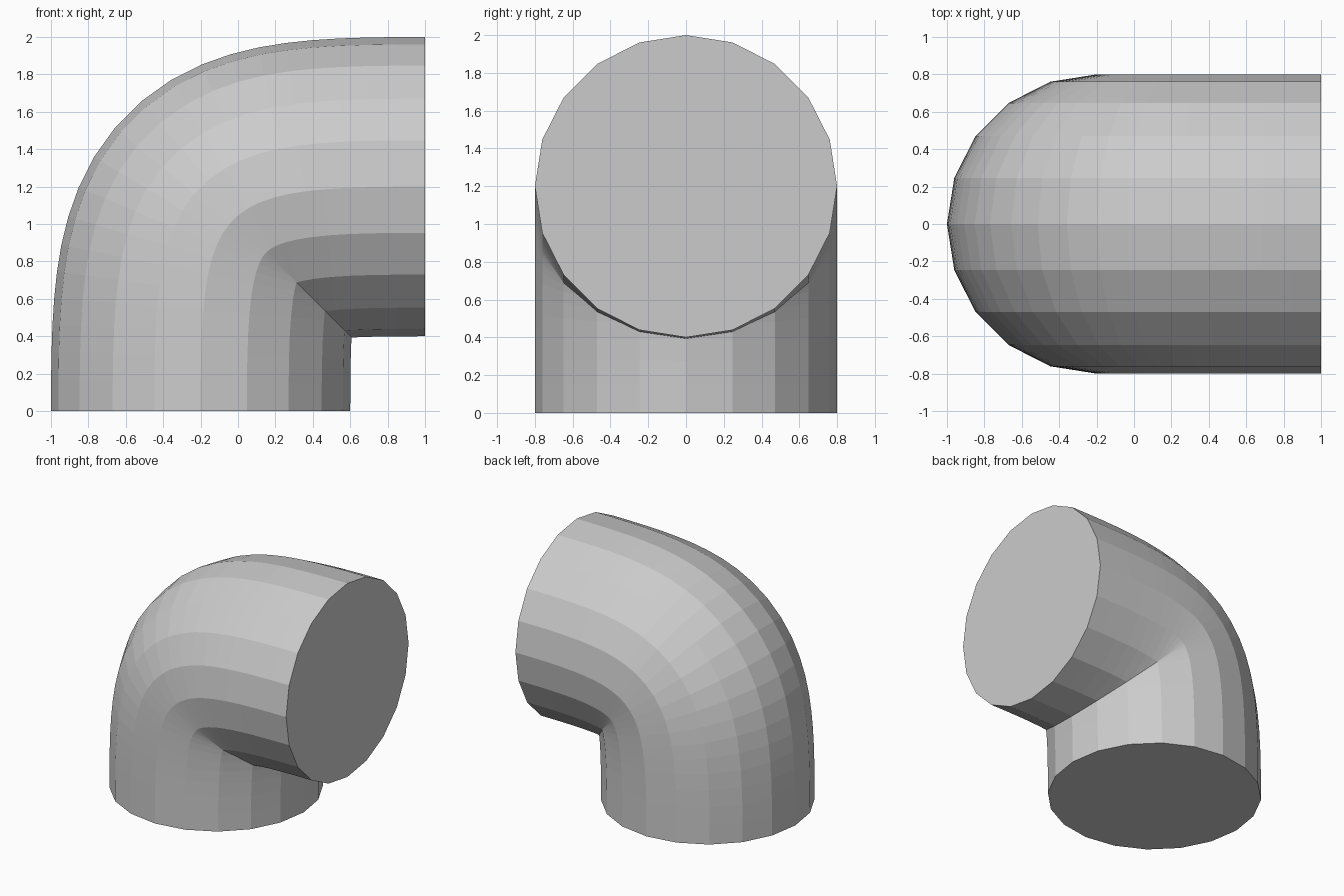
import bpy, bmesh, math
from mathutils import Vector
from mathutils.geometry import interpolate_bezier

if "Cube" in bpy.data.objects:
    bpy.data.objects.remove(bpy.data.objects["Cube"])

SIDES, STEPS, RADIUS, HANDLE = 20, 21, 0.8, 1.13

# Centre line of the bend: rises from the floor, then turns towards +x
p0, p1 = Vector((-0.2, 0, 0)), Vector((-0.2, 0, HANDLE))
p2, p3 = Vector((1 - HANDLE, 0, 1.2)), Vector((1, 0, 1.2))


def tangent(t):
    s = 1 - t
    d = s * s * (p1 - p0) + 2 * s * t * (p2 - p1) + t * t * (p3 - p2)
    return d.normalized()


bm = bmesh.new()
side = Vector((0, 1, 0))

# Rings swept along the centre line
rings = []
for i, centre in enumerate(interpolate_bezier(p0, p1, p2, p3, STEPS + 1)):
    d = tangent(i / STEPS)
    outward = Vector((-d.z, 0, d.x))
    ring = []
    for k in range(SIDES):
        a = 2 * math.pi * k / SIDES
        ring.append(bm.verts.new(centre + RADIUS * (math.cos(a) * outward + math.sin(a) * side)))
    rings.append(ring)

# Pipe wall
for a, b in zip(rings, rings[1:]):
    for k in range(SIDES):
        n = (k + 1) % SIDES
        bm.faces.new((a[k], b[k], b[n], a[n]))

# Flat end caps
bm.faces.new(rings[0])
bm.faces.new(rings[-1][::-1])

# Face the wall and caps outwards
bm.normal_update()
bm.faces.ensure_lookup_table()
if bm.faces[-1].normal.x < 0:
    bmesh.ops.reverse_faces(bm, faces=bm.faces[:])

mesh = bpy.data.meshes.new("pipe_elbow")
bm.to_mesh(mesh)
bm.free()
bpy.context.collection.objects.link(bpy.data.objects.new("pipe_elbow", mesh))
